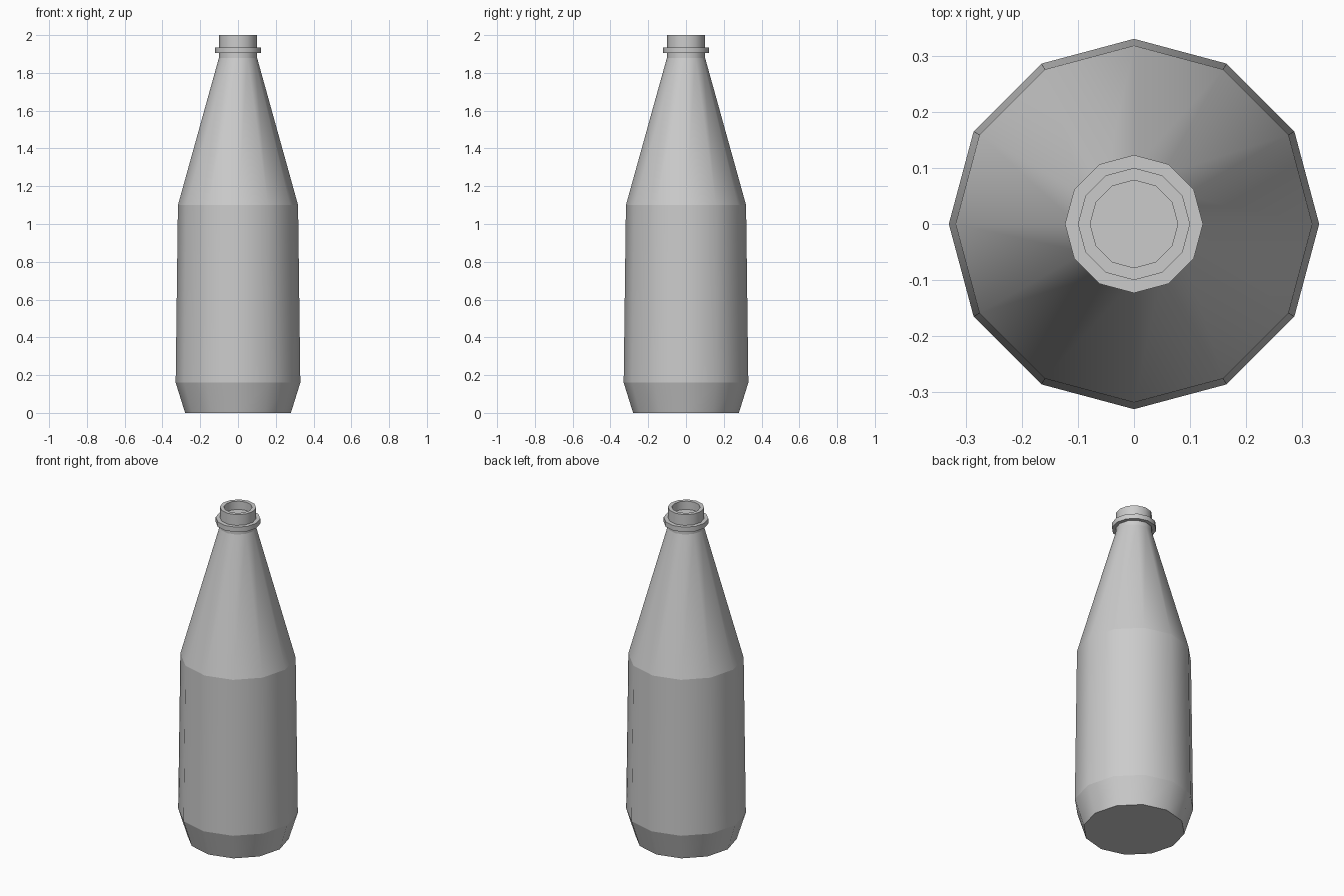
import bpy, bmesh
from math import cos, sin, tau

if "Cube" in bpy.data.objects:
    bpy.data.objects.remove(bpy.data.objects["Cube"])

SIDES = 12
# Profile from base centre edge, up the outside, over the lip, into the mouth
PROFILE = [(0.28, 0), (0.33, 0.16), (0.318, 1.1), (0.101, 1.88), (0.101, 1.905),
           (0.123, 1.905), (0.123, 1.935), (0.1, 1.935), (0.1, 2.0),
           (0.078, 2.0), (0.078, 1.95)]


def lathe(name, profile):
    bm = bmesh.new()
    rings = [[bm.verts.new((r * cos(tau * i / SIDES), r * sin(tau * i / SIDES), z))
              for i in range(SIDES)] for r, z in profile]
    # Walls
    for low, high in zip(rings, rings[1:]):
        for i in range(SIDES):
            j = (i + 1) % SIDES
            bm.faces.new((low[i], low[j], high[j], high[i])).smooth = True
    # Base and mouth floor
    bm.faces.new(rings[0][::-1])
    bm.faces.new(rings[-1])
    # Crisp horizontal creases, smooth around the body
    for ring in rings:
        for i in range(SIDES):
            bm.edges.get((ring[i], ring[(i + 1) % SIDES])).smooth = False
    mesh = bpy.data.meshes.new(name)
    bm.to_mesh(mesh)
    bm.free()
    obj = bpy.data.objects.new(name, mesh)
    bpy.context.collection.objects.link(obj)
    return obj


lathe("bottle", PROFILE)
